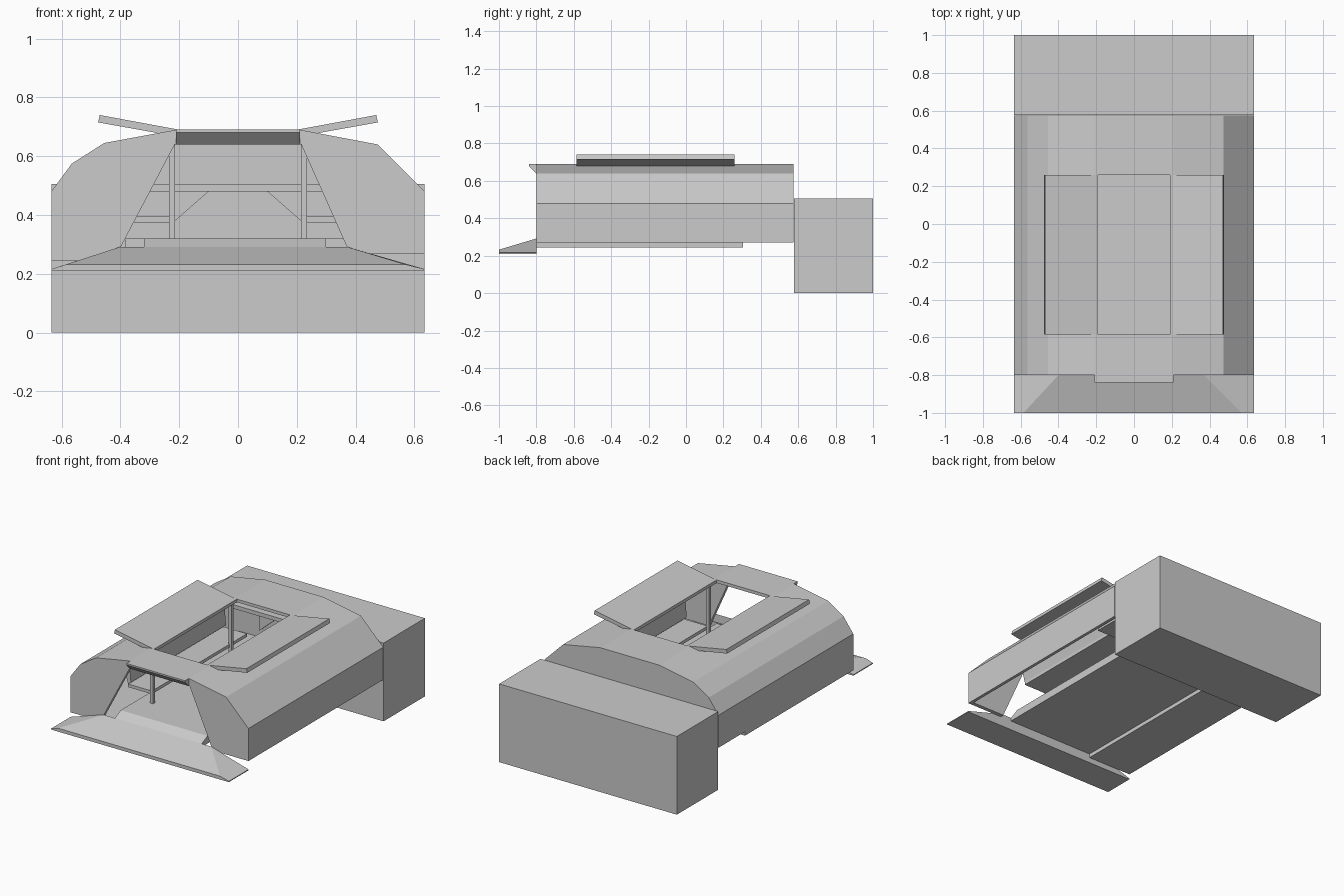
import bpy, bmesh
from mathutils import Vector

if "Cube" in bpy.data.objects:
    bpy.data.objects.remove(bpy.data.objects["Cube"])


def make(name, verts, faces):
    me = bpy.data.meshes.new(name)
    me.from_pydata(verts, [], faces)
    bm = bmesh.new()
    bm.from_mesh(me)
    bmesh.ops.recalc_face_normals(bm, faces=bm.faces)
    bm.to_mesh(me)
    bm.free()
    ob = bpy.data.objects.new(name, me)
    bpy.context.collection.objects.link(ob)
    return ob


def loft(name, a, ya, b, yb):
    """Solid between two x-z sections with equal point counts."""
    n = len(a)
    verts = [(x, ya, z) for x, z in a] + [(x, yb, z) for x, z in b]
    faces = [tuple(range(n)), tuple(range(2 * n - 1, n - 1, -1))]
    faces += [(i, (i + 1) % n, n + (i + 1) % n, n + i) for i in range(n)]
    return make(name, verts, faces)


def prism(name, pts, y0, y1):
    return loft(name, pts, y0, pts, y1)


def box(name, x0, x1, y0, y1, z0, z1):
    return prism(name, [(x0, z0), (x1, z0), (x1, z1), (x0, z1)], y0, y1)


def thicken(line, t):
    """Close an open polyline into a strip, t to its right-hand side."""
    p = [Vector(q) for q in line]
    inner = []
    for i, q in enumerate(p):
        d0 = (q - p[max(i - 1, 0)]) if i else (p[1] - q)
        d1 = (p[i + 1] - q) if i < len(p) - 1 else d0
        n0 = Vector((d0.y, -d0.x)).normalized()
        n1 = Vector((d1.y, -d1.x)).normalized()
        m = (n0 + n1).normalized()
        inner.append(tuple(q + m * (t / m.dot(n0))))
    return list(line) + inner[::-1]


# Outer hull sections, left side is rounder than the right
left = [(-.635, .27), (-.635, .48), (-.565, .575), (-.455, .645), (-.21, .69)]
right = [(.21, .69), (.475, .64), (.635, .48), (.635, .27)]
T = .02
F, B = -.8, .575
H0, H1 = -.585, .26

# Hull shell: two sides and the roof in front of and behind the hatch
prism("hull_left", thicken(left + [(-.19, .69)], T), F, B)
prism("hull_right", thicken([(.19, .69)] + right, T), F, B)
box("roof_front", -.19, .19, F, H0, .69 - T, .69)
box("roof_back", -.19, .19, H1, B, .69 - T, .69)

# End walls, the front one with a trapezoid doorway
prism("front_wall", left + right + [(.38, .27), (.215, .64), (-.215, .64), (-.41, .27)],
      F, F + .025)
prism("back_wall", left + right, B - .02, B)

# Rear block
box("rear_block", -.635, .635, .578, 1, 0, .505)

# Lip over the doorway
make("door_lip",
     [(s * .21, y, z) for s in (-1, 1)
      for y, z in ((F, .69), (-.84, .69), (-.84, .68), (F, .64))],
     [(0, 1, 2, 3), (7, 6, 5, 4), (0, 1, 5, 4), (1, 2, 6, 5), (2, 3, 7, 6), (3, 0, 4, 7)])

# Entry ramp
loft("entry_ramp",
     [(-.635, .21), (-.635, .216), (-.585, .232), (.57, .232), (.635, .216), (.635, .21)], -1,
     [(-.635, .21), (-.635, .216), (-.40, .292), (.37, .292), (.635, .216), (.635, .21)], F)

# Floor with sloped front edge and the left under-plate
box("floor", -.32, .30, -.74, B, .27, .32)
loft("floor_edge", [(-.32, .27), (.30, .27), (.30, .29), (-.32, .29)], F,
     [(-.32, .27), (.30, .27), (.30, .32), (-.32, .32)], -.74)
box("left_under_plate", -.635, -.32, F, .305, .245, .27)
box("rear_sill", -.385, .385, .5, B, .29, .32)
box("right_step", .35, .6, .375, .55, .27, .285)

# Roof hatch doors, benches, backrests, posts and braces on both sides
for s, side in ((-1, "left"), (1, "right")):
    prism(side + "_hatch_door",
          [(s * .2, .69), (s * .47, .74), (s * .476, .715), (s * .28, .68), (s * .205, .667)], H0, H1)
    box(side + "_bench", *sorted((s * .23, s * .40)), -.55, .42, .375, .395)
    prism(side + "_backrest",
          [(s * .38, .41), (s * .40, .395), (s * .44, .53), (s * .42, .55), (s * .39, .53)], -.55, .42)
    for i, y in enumerate((-.56, .24)):
        box(f"{side}_post_{i}", *sorted((s * .215, s * .235)), y, y + .02, .32, .672)
    prism(side + "_corner_brace",
          [(s * .1, .48), (s * .22, .48), (s * .22, .375)], .53, B - .02)

# Beam across the back wall
box("rear_beam", -.45, .45, .51, B - .02, .48, .505)
